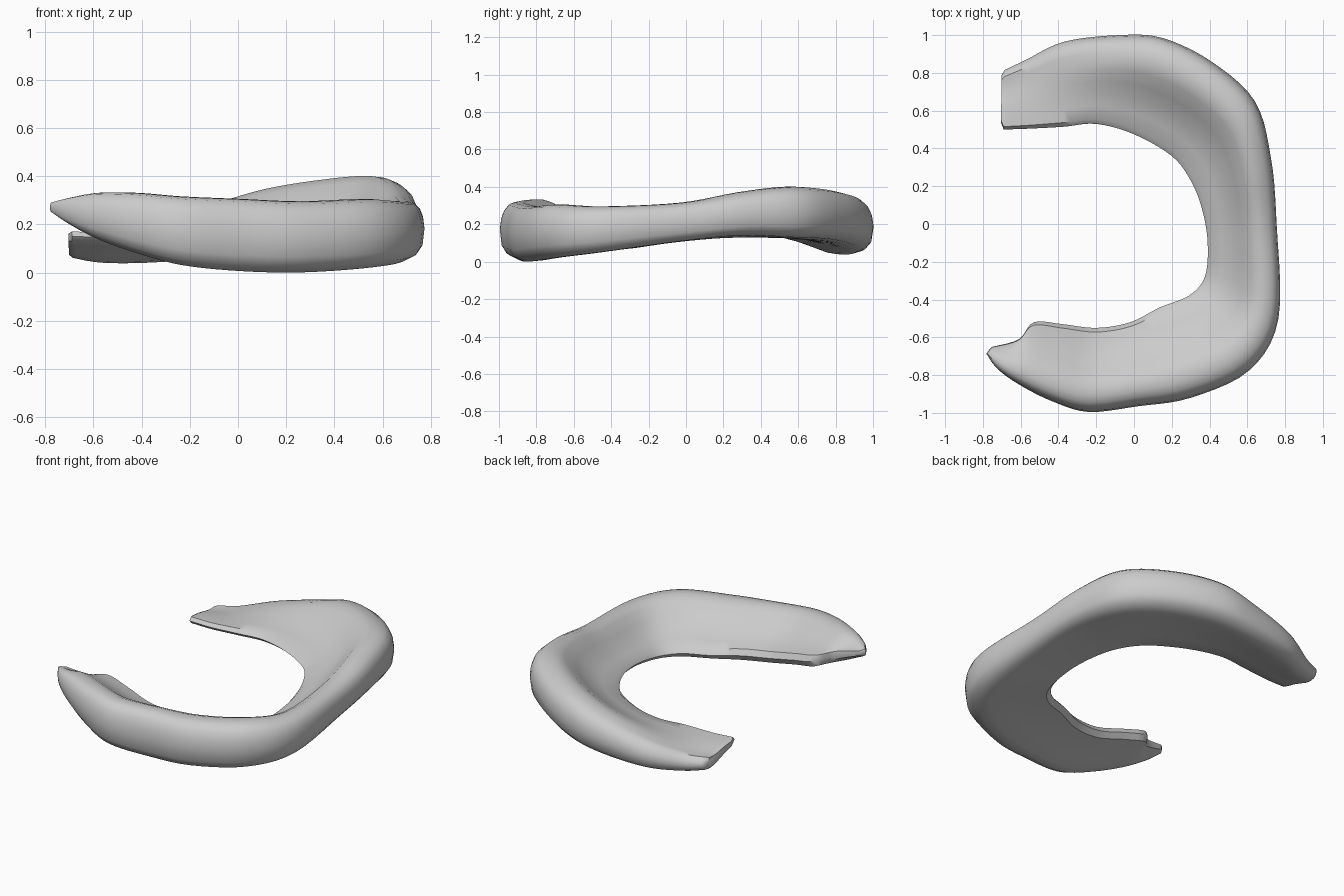
import bpy
import bmesh
from mathutils import Vector

cube = bpy.data.objects.get("Cube")
if cube:
    bpy.data.objects.remove(cube, do_unlink=True)

# Matching stations along the crescent, from the back horn to the front horn
outer_edge = [(-.685, .815), (-.57, .87), (-.37, .965), (-.08, 1), (.15, .985),
              (.41, .86), (.64, .65), (.725, .35), (.755, 0), (.765, -.5),
              (.61, -.775), (.3, -.92), (.02, -.965), (-.24, -.995), (-.43, -.94),
              (-.6, -.855), (-.72, -.77), (-.78, -.69)]
inner_edge = [(-.69, .5), (-.55, .505), (-.37, .515), (-.2, .53), (0, .475),
              (.2, .36), (.3, .23), (.36, .08), (.39, -.1), (.375, -.28),
              (.29, -.38), (.14, -.44), (-.02, -.52), (-.2, -.55), (-.38, -.53),
              (-.53, -.52), (-.61, -.61), (-.75, -.65)]

# Rim bottom and crest, then the middle height and half thickness of the inner edge
rim_bottom = [.06, .04, .04, .06, .09, .12, .13, .14, .11, .05,
              .02, 0, .005, .03, .08, .14, .2, .25]
rim_crest = [.14, .15, .205, .28, .345, .385, .4, .37, .315, .295,
             .305, .295, .305, .315, .33, .33, .31, .29]
inner_height = [.15, .145, .15, .15, .15, .15, .15, .14, .12, .095,
                .095, .1, .11, .13, .175, .21, .235, .27]
inner_edge_half = [.02, .02, .022, .022, .022, .022, .022, .022, .022, .025,
                   .03, .03, .035, .035, .035, .035, .025, .015]

# Cross-section as (distance from rim to inner edge, relative height)
upper_profile = [(0, .5), (.015, .7), (.05, .85), (.11, .93), (.19, .985),
                 (.28, 1), (.39, .87), (.52, .58), (.65, .32), (.8, .12), (.95, 0)]
lower_profile = [(.95, 0), (.75, .22), (.5, .6), (.3, .92), (.18, 1),
                 (.075, .85), (.02, .6)]

STEPS = 5


def spline(points, steps):
    """Catmull-Rom interpolation through a list of vectors."""
    result = []
    last = len(points) - 1
    for i in range(last):
        a, b = points[max(i - 1, 0)], points[i]
        c, d = points[i + 1], points[min(i + 2, last)]
        for s in range(steps):
            t = s / steps
            result.append(b + (c - a) * (t / 2)
                          + (a * 2 - b * 5 + c * 4 - d) * (t * t / 2)
                          + (b * 3 - a - c * 3 + d) * (t ** 3 / 2))
    result.append(points[last])
    return result


def section(outer, inner, heights):
    """One closed wedge-shaped ring across the crescent."""
    bottom, crest, middle, half = heights
    top_edge, low_edge = middle + half, middle - half
    ring = []

    def add(across, z):
        p = outer.lerp(inner, across)
        ring.append(Vector((p.x, p.y, z)))

    for across, h in upper_profile:
        if across < .1:     # rounded outer wall
            add(across, bottom + (crest - bottom) * h)
        else:               # concave upper surface
            add(across, top_edge + (crest - top_edge) * h)
    add(1, middle)
    for across, h in lower_profile:
        if across < .1:
            add(across, bottom + (crest - bottom) * (1 - h) * .55)
        else:
            add(across, low_edge + (bottom - low_edge) * h)
    return ring


def shrunk(ring, factor, shift):
    """A smaller copy of a ring, used to round off the horns."""
    centre = sum(ring, Vector()) / len(ring)
    return [centre + (p - centre) * factor + shift for p in ring]


outer = spline([Vector((x, y, 0)) for x, y in outer_edge], STEPS)
inner = spline([Vector((x, y, 0)) for x, y in inner_edge], STEPS)
heights = spline([Vector(h) for h in zip(rim_bottom, rim_crest,
                                         inner_height, inner_edge_half)], STEPS)
rings = [section(*station) for station in zip(outer, inner, heights)]
rings.insert(0, shrunk(rings[0], .8, Vector((-.015, 0, 0))))
rings.append(shrunk(rings[-1], .6, Vector((-.005, 0, 0))))

# Bridge the rings and close both horns
bm = bmesh.new()
loops = [[bm.verts.new(p) for p in ring] for ring in rings]
count = len(loops[0])
for a, b in zip(loops, loops[1:]):
    for i in range(count):
        j = (i + 1) % count
        bm.faces.new((a[i], a[j], b[j], b[i]))
bm.faces.new(loops[0])
bm.faces.new(loops[-1])
bmesh.ops.recalc_face_normals(bm, faces=bm.faces)

# Rest on the ground
low = min(v.co.z for v in bm.verts)
bmesh.ops.translate(bm, verts=bm.verts, vec=(0, 0, -low))

mesh = bpy.data.meshes.new("crescent_wedge")
bm.to_mesh(mesh)
bm.free()
crescent = bpy.data.objects.new("crescent_wedge", mesh)
bpy.context.collection.objects.link(crescent)

# Plain grey material
grey = bpy.data.materials.new("light_grey")
grey.use_nodes = True
colour = (.6, .6, .6, 1)
grey.diffuse_color = colour
grey.node_tree.nodes["Principled BSDF"].inputs["Base Color"].default_value = colour
mesh.materials.append(grey)

bpy.context.view_layer.objects.active = crescent
crescent.select_set(True)
bpy.ops.object.shade_smooth_by_angle(angle=.7)
